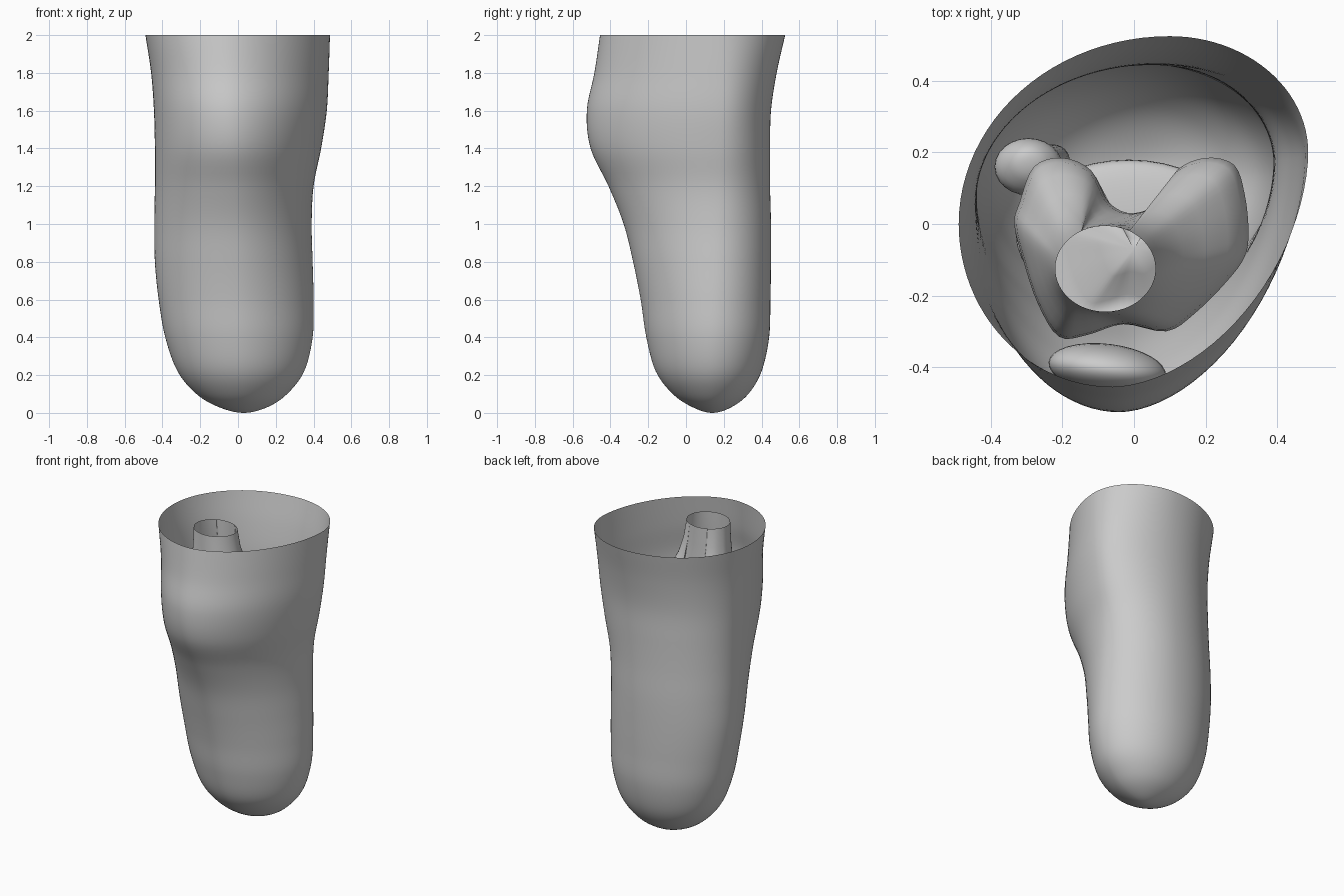
import bpy, bmesh, math
from mathutils import Vector

default = bpy.data.objects.get("Cube")
if default:
    bpy.data.objects.remove(default, do_unlink=True)

grey = bpy.data.materials.new("plain_grey")
grey.use_nodes = True
grey.diffuse_color = (0.6, 0.6, 0.6, 1)
grey.node_tree.nodes["Principled BSDF"].inputs["Base Color"].default_value = grey.diffuse_color


def spline(a, b, c, d, t):
    """Smooth step from b to c for equal-length tuples."""
    return [0.5 * (2 * q + (r - p) * t + (2 * p - 5 * q + 4 * r - s) * t * t
                   + (3 * q - p - 3 * r + s) * t ** 3)
            for p, q, r, s in zip(a, b, c, d)]


def beyond(end, near):
    """Extra row past an end: mirrored at a closed tip, extended at an open rim."""
    if end[1] == end[2]:
        return (near[0], near[2], near[1], near[4], near[3])
    return tuple(2 * e - n for e, n in zip(end, near))


def refine(rows, steps):
    """Resample rows of (z, x_min, x_max, y_min, y_max) along a spline."""
    full = [beyond(rows[0], rows[1])] + list(rows) + [beyond(rows[-1], rows[-2])]
    fine = [spline(*full[i:i + 4], k / steps)
            for i in range(len(rows) - 1) for k in range(steps)]
    return fine + [list(rows[-1])]


def loft(name, rings):
    """Skin a list of equal point rings, listed from the bottom up."""
    bm = bmesh.new()
    layers = [[bm.verts.new(p) for p in ring] for ring in rings]
    count = len(rings[0])
    for low, high in zip(layers, layers[1:]):
        for i in range(count):
            j = (i + 1) % count
            bm.faces.new((low[i], low[j], high[j], high[i]))
    bmesh.ops.remove_doubles(bm, verts=bm.verts, dist=0.0002)
    mesh = bpy.data.meshes.new(name)
    bm.to_mesh(mesh)
    bm.free()
    mesh.shade_smooth()
    mesh.materials.append(grey)
    obj = bpy.data.objects.new(name, mesh)
    bpy.context.collection.objects.link(obj)
    return obj


def centred(row):
    """Widest points of a plain oval: back x, front x, right y, left y."""
    z, x0, x1, y0, y1 = row
    return (x0 + x1) / 2, (x0 + x1) / 2, (y0 + y1) / 2, (y0 + y1) / 2


def limb_skew(row):
    """Widest points of the skin, twisting with height."""
    t = row[0] / 2
    return 0.03 + 0.07 * t ** 3, 0.03 - 0.09 * t, 0.14 - 0.14 * t * t, 0.14 + 0.06 * t


def oval(row, skew, count, flat=2.0):
    """Four quarter ovals meeting at the widest points; flat shapes one of them."""
    z, x0, x1, y0, y1 = row
    back_x, front_x, low_y, high_y = skew(row)
    ring = []
    for i in range(count):
        a = math.tau * i / count
        c, s = math.cos(a), math.sin(a)
        cx = back_x if s > 0 else front_x
        cy = high_y if c > 0 else low_y
        power = 2 / flat if c > 0 and s < 0 else 1
        rx = x1 - cx if c > 0 else cx - x0
        ry = y1 - cy if s > 0 else cy - y0
        ring.append((cx + rx * math.copysign(abs(c) ** power, c),
                     cy + ry * math.copysign(abs(s) ** power, s), z))
    return ring


def tube(name, rows, skew=centred, count=40, flat=2.0, steps=5):
    return loft(name, [oval(r, skew, count, flat) for r in refine(rows, steps)])


# Skin: an open sleeve with a rounded lower end
tube("skin", [
    (0, .03, .03, .14, .14),
    (.03, -.1, .155, .035, .24),
    (.1, -.22, .26, -.07, .33),
    (.22, -.32, .35, -.16, .4),
    (.4, -.385, .395, -.21, .44),
    (.6, -.42, .4, -.24, .447),
    (.8, -.44, .395, -.28, .45),
    (1, -.443, .39, -.33, .45),
    (1.2, -.44, .4, -.41, .445),
    (1.4, -.44, .44, -.505, .445),
    (1.6, -.445, .47, -.525, .45),
    (1.8, -.46, .48, -.485, .48),
    (2, -.49, .487, -.455, .525),
], limb_skew, count=96, flat=1.78, steps=6)

# Shin bone: broad plateau narrowing to a cut shaft
tube("shin_bone", [
    (.32, .02, .02, .02, .02),
    (.34, -.07, .11, -.07, .1),
    (.42, -.1, .14, -.11, .13),
    (.7, -.12, .14, -.18, .11),
    (.95, -.17, .17, -.26, .12),
    (1.1, -.27, .25, -.27, .16),
    (1.2, -.33, .3, -.24, .18),
    (1.25, -.28, .26, -.2, .15),
    (1.27, 0, 0, 0, 0),
])

# Outer calf bone: knobbed head on a thin shaft
tube("calf_bone", [
    (.42, -.22, -.22, .18, .18),
    (.45, -.27, -.18, .14, .22),
    (.75, -.29, -.2, .13, .22),
    (.95, -.34, -.23, .11, .22),
    (1.08, -.39, -.2, .08, .24),
    (1.15, -.35, -.24, .12, .22),
    (1.17, -.3, -.3, .18, .18),
], count=24)

# Kneecap: a flattened pebble
bpy.ops.mesh.primitive_uv_sphere_add(segments=32, ring_count=18, radius=1,
                                     location=(-.075, -.405, 1.5), rotation=(0, 0, -.12))
kneecap = bpy.context.object
kneecap.name = "kneecap"
kneecap.scale = (.165, .07, .17)
kneecap.data.shade_smooth()
kneecap.data.materials.append(grey)

# Thigh bone: hollow round shaft flaring into two rounded knuckles
knuckles = [
    (.32, -.02), (.31, .08), (.28, .165), (.2, .185), (.12, .15), (.085, .07),
    (0, .03), (-.07, .06), (-.12, .15), (-.2, .185), (-.28, .16), (-.32, .06),
    (-.335, 0), (-.31, -.1), (-.27, -.22), (-.21, -.315), (-.13, -.31),
    (-.03, -.28), (.09, -.3), (.17, -.25), (.26, -.16), (.31, -.09),
]
n = len(knuckles)
outline = [Vector(spline(*[knuckles[(i + k) % n] for k in (-1, 0, 1, 2)], j / 4))
           for i in range(n) for j in range(4)]
middle = Vector((0, -.07))
shaft = []
for p in outline:
    away = (p - middle).normalized()
    shaft.append(Vector((-.08 + .14 * away.x, -.125 + .12 * away.y)))


def thigh_ring(z, spread, size):
    ring = []
    for a, b in zip(shaft, outline):
        p = middle + (a.lerp(b, spread) - middle) * size
        ring.append((p.x, p.y, z))
    return ring


stages = [(1.37, 1, 0), (1.34, 1, .3), (1.3, 1, .6), (1.29, 1, .78), (1.32, 1, .92),
          (1.37, 1, .98), (1.43, 1, 1), (1.49, .94, 1), (1.55, .78, 1), (1.62, .53, 1),
          (1.7, .3, 1), (1.78, .16, 1), (1.88, .06, 1), (2, 0, 1)]
loft("thigh_bone", [thigh_ring(*stage) for stage in stages])
